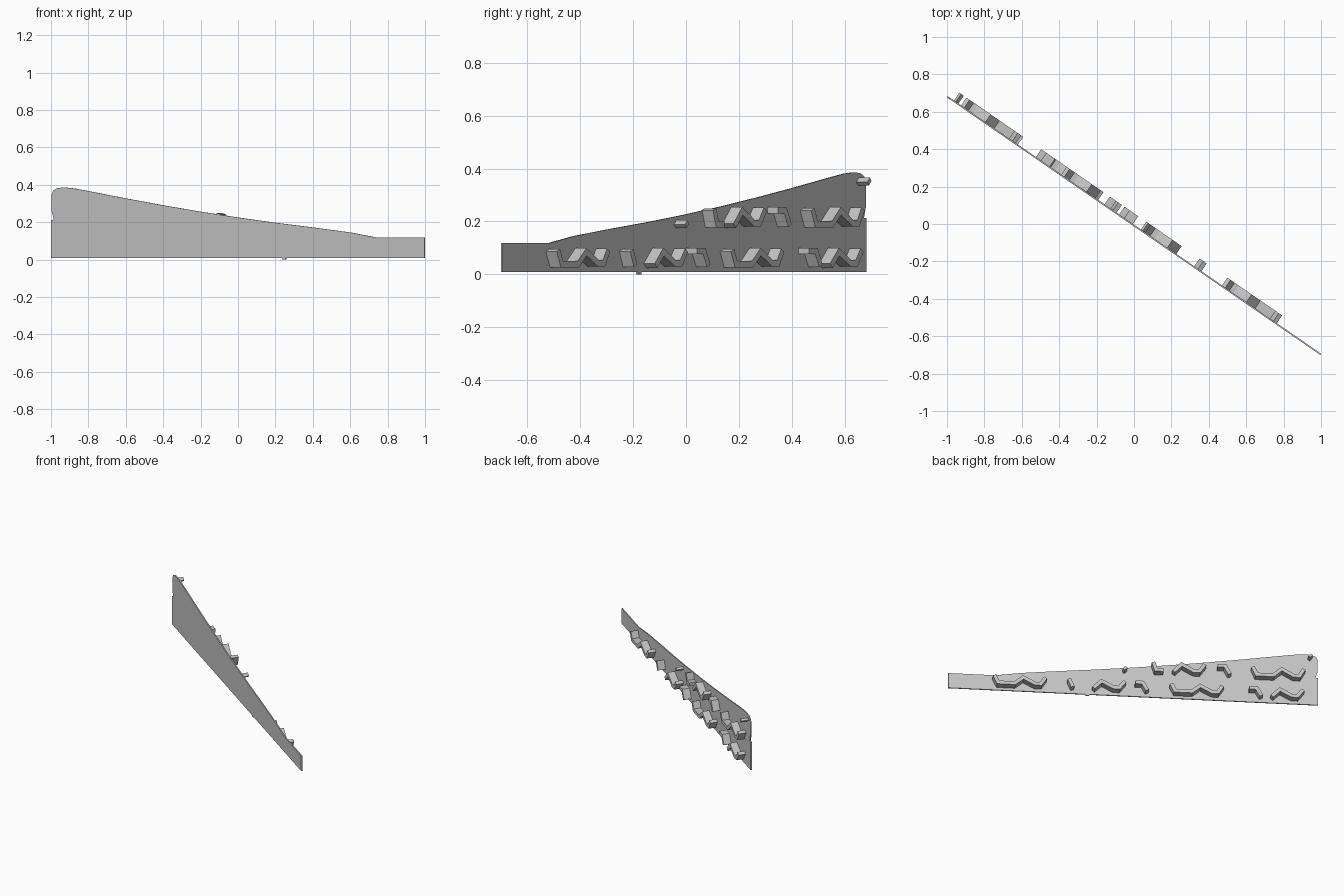
import bpy, bmesh, math
from mathutils import Vector

cube = bpy.data.objects.get("Cube")
if cube:
    bpy.data.objects.remove(cube)

ANGLE = math.atan2(0.69, 1.0)      # the panel runs diagonally
START = (-1.0, 0.677, 0.0)
STRETCH = 1 / math.cos(ANGLE)      # converts x into length along the panel
THICK, RIB_DEPTH, RIB_WIDTH = 0.008, 0.058, 0.024

grey = bpy.data.materials.new("plain grey")
grey.use_nodes = True
grey.diffuse_color = (0.55, 0.55, 0.55, 1)
grey.node_tree.nodes["Principled BSDF"].inputs["Base Color"].default_value = grey.diffuse_color


def slab(name, outline, y0, y1):
    """Extrude an outline of (x, z) points between two depths of the panel."""
    bm = bmesh.new()
    verts = [bm.verts.new(((x + 1) * STRETCH, y0, z)) for x, z in outline]
    face = bm.faces.new(verts)
    grown = bmesh.ops.extrude_face_region(bm, geom=[face])["geom"]
    moved = [v for v in grown if isinstance(v, bmesh.types.BMVert)]
    bmesh.ops.translate(bm, verts=moved, vec=(0, y1 - y0, 0))
    bmesh.ops.recalc_face_normals(bm, faces=bm.faces)
    mesh = bpy.data.meshes.new(name)
    bm.to_mesh(mesh)
    bm.free()
    mesh.materials.append(grey)
    obj = bpy.data.objects.new(name, mesh)
    obj.location = START
    obj.rotation_euler.z = -ANGLE
    bpy.context.collection.objects.link(obj)
    return obj


def rib(name, path):
    """Raised bent rib of constant width along an (x, z) path."""
    pts = [Vector((x * STRETCH, z)) for x, z in path]
    left, right = [], []
    for i, p in enumerate(pts):
        dirs = []
        if i > 0:
            dirs.append((p - pts[i - 1]).normalized())
        if i < len(pts) - 1:
            dirs.append((pts[i + 1] - p).normalized())
        sides = [Vector((-d.y, d.x)) for d in dirs]
        miter = sum(sides, Vector((0, 0))).normalized()
        off = miter * (RIB_WIDTH / 2 / max(0.6, miter.dot(sides[0])))
        left.append(p + off)
        right.append(p - off)
    outline = [(v.x / STRETCH, v.y) for v in left + right[::-1]]
    slab(name, outline, THICK * 0.5, RIB_DEPTH)


# Thin tapering panel with a rounded high corner and a small notch
panel = [(-1, 0.008), (0.996, 0.008), (0.996, 0.118), (0.74, 0.118),
         (0.6, 0.145), (0.4, 0.172), (0.2, 0.197), (0, 0.225), (-0.2, 0.256),
         (-0.4, 0.29), (-0.6, 0.327), (-0.8, 0.366), (-0.88, 0.381),
         (-0.93, 0.386), (-0.965, 0.383), (-0.988, 0.37), (-0.997, 0.345),
         (-0.997, 0.26), (-0.985, 0.214), (-1, 0.212)]
slab("panel", panel, 0, THICK)
slab("bottom_nub", [(0.235, 0), (0.255, 0), (0.255, 0.01), (0.235, 0.01)], 0, THICK)

# Rib shapes: (distance towards the tall end, height from 0 to 1)
tick = [(0.01, 1), (0.03, 0)]
hook = [(0, 0.95), (0.04, 0.95), (0.065, 0)]
foot = [(0.01, 1), (0.025, 0.1), (0.065, 0.1)]
wave = [(0.012, 0), (0.055, 0.9), (0.12, 0.15), (0.15, 0.15), (0.18, 1)]
long_wave = [(0.01, 1), (0.03, 0.1), (0.12, 0.1), (0.165, 0.9),
             (0.23, 0.15), (0.26, 0.15), (0.285, 1)]
stub = [(0.01, 0.2), (0.02, 0)]

rows = {
    "lower": (0.033, 0.058, [(0.76, long_wave), (0.357, tick), (0.227, wave),
                             (-0.01, hook), (-0.195, long_wave),
                             (-0.625, hook), (-0.735, wave)]),
    "upper": (0.184, 0.062, [(0.06, stub), (-0.097, foot), (-0.205, wave),
                             (-0.455, hook), (-0.635, long_wave)]),
    "top": (0.345, 0.06, [(-0.94, stub)]),
}
for row, (base, height, items) in rows.items():
    for n, (x, shape) in enumerate(items, 1):
        rib(f"{row}_rib_{n}", [(x - dx, base + h * height) for dx, h in shape])
